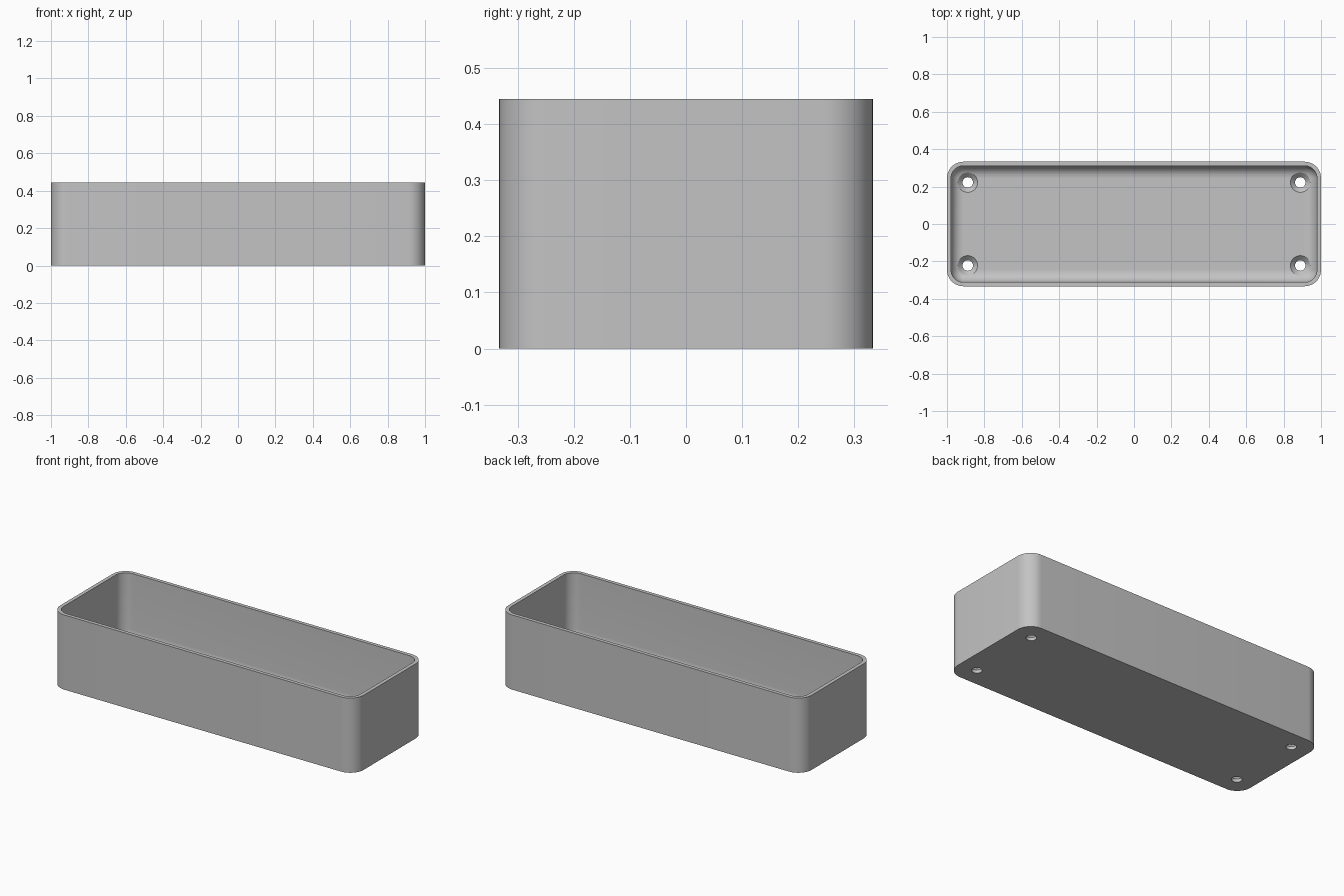
import bpy, bmesh
from math import sin, cos, pi

old = bpy.data.objects.get("Cube")
if old:
    bpy.data.objects.remove(old)

HALF_X, HALF_Y, HEIGHT = 1.0, 0.333, 0.445
WALL, FLOOR, CORNER, FILLET = 0.022, 0.044, 0.088, 0.065
HOLE_X, HOLE_Y, HOLE_R, SINK_R = 0.889, 0.222, 0.028, 0.053

grey = bpy.data.materials.new("plain grey")
grey.use_nodes = True
colour = (0.55, 0.55, 0.55, 1)
grey.diffuse_color = colour
grey.node_tree.nodes["Principled BSDF"].inputs["Base Color"].default_value = colour


def rounded_loop(inset, z, steps=12):
    """Rounded rectangle, inset from the outer outline."""
    r = CORNER - inset
    cx, cy = HALF_X - CORNER, HALF_Y - CORNER
    signs = ((1, 1), (-1, 1), (-1, -1), (1, -1))
    return [(sx * cx + r * cos(a), sy * cy + r * sin(a), z)
            for q, (sx, sy) in enumerate(signs)
            for a in [(q + i / steps) * pi / 2 for i in range(steps + 1)]]


def circle_loop(r, z, x, y, sides=32):
    return [(x + r * cos(2 * pi * i / sides), y + r * sin(2 * pi * i / sides), z)
            for i in range(sides)]


def skin(name, loops):
    """Closed solid through a stack of matching loops."""
    bm = bmesh.new()
    rings = [[bm.verts.new(p) for p in loop] for loop in loops]
    for a, b in zip(rings, rings[1:]):
        for i in range(len(a)):
            j = (i + 1) % len(a)
            bm.faces.new((a[i], a[j], b[j], b[i]))
    bm.faces.new(rings[0][::-1])
    bm.faces.new(rings[-1])
    bmesh.ops.recalc_face_normals(bm, faces=bm.faces)
    mesh = bpy.data.meshes.new(name)
    bm.to_mesh(mesh)
    bm.free()
    obj = bpy.data.objects.new(name, mesh)
    bpy.context.collection.objects.link(obj)
    mesh.materials.append(grey)
    return obj


# Open tray: outer wall, flat rim, inner wall, filleted floor
loops = [rounded_loop(0, 0), rounded_loop(0, HEIGHT), rounded_loop(WALL, HEIGHT)]
for i in range(11):
    a = i / 10 * pi / 2
    loops.append(rounded_loop(WALL + FILLET * (1 - cos(a)),
                              FLOOR + FILLET * (1 - sin(a))))
tray = skin("tray", loops)

# Countersunk screw holes in the four floor corners
bpy.context.view_layer.objects.active = tray
tray.select_set(True)
for sx in (-1, 1):
    for sy in (-1, 1):
        x, y = sx * HOLE_X, sy * HOLE_Y
        cutter = skin("hole_cutter", [
            circle_loop(r, z, x, y) for r, z in (
                (HOLE_R, -0.05), (HOLE_R, FLOOR - SINK_R + HOLE_R),
                (SINK_R, FLOOR), (SINK_R, FLOOR + FILLET))])
        cutter.hide_render = True
        cut = tray.modifiers.new("screw_hole", "BOOLEAN")
        cut.operation = "DIFFERENCE"
        cut.solver = "EXACT"
        cut.object = cutter
        bpy.ops.object.modifier_apply(modifier=cut.name)
        bpy.data.objects.remove(cutter)

bpy.ops.object.shade_smooth_by_angle(angle=pi / 6)
